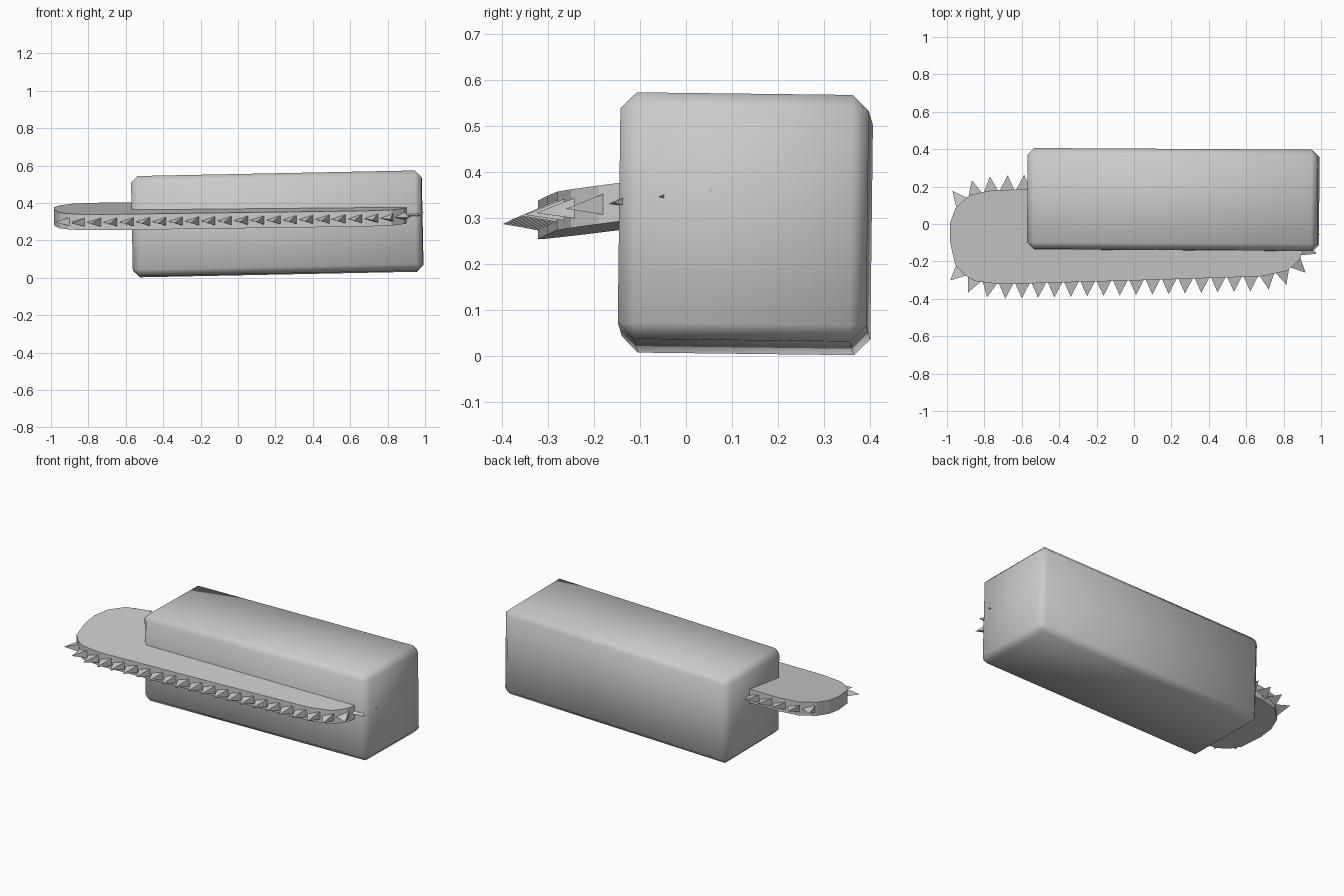
import bpy, bmesh
from mathutils import Vector

if "Cube" in bpy.data.objects:
    bpy.data.objects.remove(bpy.data.objects["Cube"])


def make_object(name, bm):
    bmesh.ops.recalc_face_normals(bm, faces=bm.faces[:])
    mesh = bpy.data.meshes.new(name)
    bm.to_mesh(mesh)
    bm.free()
    obj = bpy.data.objects.new(name, mesh)
    bpy.context.collection.objects.link(obj)
    return obj


def on_bar(x, y, dz=0.0):
    # point on the slightly tilted plane of the guide bar
    return Vector((x, y, 0.344 + 0.125 * y + 0.01 * x + dz))


# Motor housing: long chamfered block, slightly skewed
bpy.ops.mesh.primitive_cube_add(size=1, location=(0.21, 0.129, 0.288),
                                rotation=(-0.012, -0.02, -0.006))
body = bpy.context.object
body.name = "housing"
body.scale = (1.552, 0.54, 0.536)
bpy.ops.object.transform_apply(location=False, rotation=False, scale=True)
bevel = body.modifiers.new("chamfer", 'BEVEL')
bevel.width = 0.035
bevel.segments = 1
bpy.ops.object.shade_smooth()

# Guide bar: rounded flat slab, outline anticlockwise from the front left
outline = [(-0.955, -0.22), (-0.91, -0.27), (-0.85, -0.305), (-0.72, -0.322),
           (0.0, -0.302), (0.68, -0.28), (0.82, -0.25), (0.885, -0.19),
           (0.915, -0.11), (0.92, 0.0), (0.90, 0.08), (0.84, 0.15),
           (0.70, 0.19), (-0.57, 0.186), (-0.76, 0.18), (-0.88, 0.155),
           (-0.955, 0.085), (-0.985, 0.0), (-0.985, -0.09)]
bm = bmesh.new()
half = 0.042
low = [bm.verts.new(on_bar(x, y, -half)) for x, y in outline]
high = [bm.verts.new(on_bar(x, y, half)) for x, y in outline]
bm.faces.new(high)
bm.faces.new(low[::-1])
for i in range(len(outline)):
    j = (i + 1) % len(outline)
    bm.faces.new((low[i], low[j], high[j], high[i]))
make_object("guide_bar", bm)

# Cutting teeth: pyramids spaced along the bar edge, none at the nose
path = [Vector(p) for p in outline[:17]]


def along(s):
    for a, b in zip(path, path[1:]):
        d = (b - a).length
        if s <= d:
            return a.lerp(b, s / d)
        s -= d
    return path[-1].copy()


total = sum((b - a).length for a, b in zip(path, path[1:]))
count = round(total / 0.087)
step = total / count
bm = bmesh.new()
for i in range(count):
    a, b = along(i * step), along((i + 1) * step)
    t = (b - a).normalized()
    n = Vector((t.y, -t.x))
    a2, b2 = a - n * 0.012, b - n * 0.012
    tip = a.lerp(b, 0.42) + n * 0.078
    va = bm.verts.new(on_bar(a2.x, a2.y))
    vb = bm.verts.new(on_bar(b2.x, b2.y, -0.027))
    vc = bm.verts.new(on_bar(b2.x, b2.y, 0.027))
    vt = bm.verts.new(on_bar(tip.x, tip.y))
    for f in ((va, vb, vc), (va, vb, vt), (vb, vc, vt), (vc, va, vt)):
        bm.faces.new(f)
make_object("cutting_teeth", bm)
